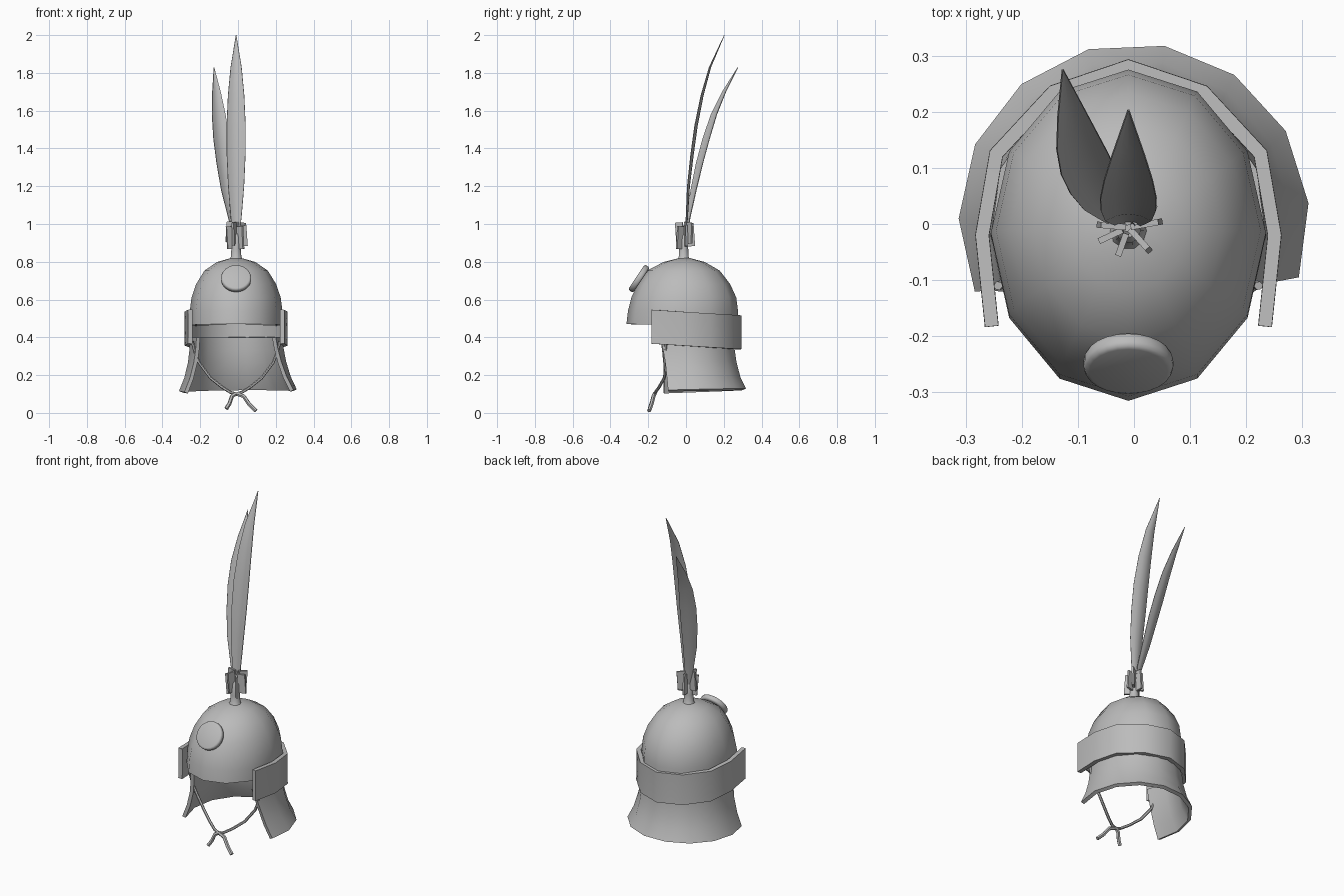
import bpy, bmesh, math
from mathutils import Vector, Matrix

if "Cube" in bpy.data.objects:
    bpy.data.objects.remove(bpy.data.objects["Cube"], do_unlink=True)

grey = bpy.data.materials.new("plain_grey")
grey.use_nodes = True
grey.diffuse_color = (0.5, 0.5, 0.5, 1)
grey.node_tree.nodes["Principled BSDF"].inputs["Base Color"].default_value = (0.5, 0.5, 0.5, 1)

CX = -0.01  # centre line of the cap


def finish(ob, angle=50):
    """Apply modifiers, add the material and smooth the shading."""
    bpy.ops.object.select_all(action='DESELECT')
    ob.select_set(True)
    bpy.context.view_layer.objects.active = ob
    for m in list(ob.modifiers):
        bpy.ops.object.modifier_apply(modifier=m.name)
    ob.data.materials.clear()
    ob.data.materials.append(grey)
    bpy.ops.object.shade_smooth_by_angle(angle=math.radians(angle))
    return ob


def sheet(name, rows, closed=False, cap=False, thickness=0.0, angle=50):
    """Skin rows of points into a surface, with optional wall thickness."""
    bm = bmesh.new()
    grid = [[bm.verts.new(p) for p in row] for row in rows]
    n = len(rows[0])
    for a, b in zip(grid, grid[1:]):
        for i in range(n if closed else n - 1):
            j = (i + 1) % n
            bm.faces.new((a[i], a[j], b[j], b[i]))
    if cap:
        bm.faces.new(grid[-1])
    bmesh.ops.recalc_face_normals(bm, faces=bm.faces)
    me = bpy.data.meshes.new(name)
    bm.to_mesh(me)
    bm.free()
    ob = bpy.data.objects.new(name, me)
    bpy.context.collection.objects.link(ob)
    if thickness:
        mod = ob.modifiers.new("wall", 'SOLIDIFY')
        mod.thickness = thickness
        mod.offset = 0
        mod.use_even_offset = True
    return finish(ob, angle)


def tube(name, points, radius):
    cu = bpy.data.curves.new(name, 'CURVE')
    cu.dimensions = '3D'
    cu.bevel_depth = radius
    cu.bevel_resolution = 1
    cu.use_fill_caps = True
    sp = cu.splines.new('POLY')
    sp.points.add(len(points) - 1)
    for p, co in zip(sp.points, points):
        p.co = (*co, 1)
    ob = bpy.data.objects.new(name, cu)
    bpy.context.collection.objects.link(ob)
    bpy.ops.object.select_all(action='DESELECT')
    ob.select_set(True)
    bpy.context.view_layer.objects.active = ob
    bpy.ops.object.convert(target='MESH')
    return finish(bpy.context.object)


# Dome: twelve-sided rings (height, half width, front y, back y)
dome_rings = [(0.47, 0.241, -0.311, 0.271), (0.54, 0.241, -0.303, 0.271),
              (0.61, 0.232, -0.285, 0.262), (0.68, 0.208, -0.252, 0.230),
              (0.75, 0.165, -0.203, 0.176), (0.795, 0.10, -0.118, 0.098),
              (0.815, 0.03, -0.038, 0.022)]
rows = []
for z, a, f, b in dome_rings:
    ring = []
    for i in range(12):
        t = math.tau * i / 12
        y = (f + b) / 2 - (b - f) / 2 * math.cos(t)
        tilt = -0.012 * (y + 0.31) / 0.58 if z < 0.5 else 0
        ring.append((CX + a * math.sin(t), y, z + tilt))
    rows.append(ring)
sheet("dome", rows, closed=True, cap=True, thickness=0.008)

# Turned-up band round the sides and back
half = [(0.243, -0.182), (0.26, -0.02), (0.235, 0.125), (0.133, 0.235), (0, 0.28)]
path = half + [(-x, y) for x, y in half[-2::-1]]
rows = []
for z, out in ((0.36, 0.004), (0.40, 0.0), (0.50, 0.0), (0.54, 0.002)):
    rows.append([(CX + x * (1 + out), y * (1 + out), z - 0.03 * (y + 0.18) / 0.47 + 0.006)
                 for x, y in path])
sheet("turned_up_band", rows, thickness=0.024)

# Flaring neck guard with cheek flaps, slightly twisted at the hem
rows = []
for k, (z, r) in enumerate([(0.40, 0.236), (0.335, 0.24), (0.27, 0.25),
                            (0.19, 0.272), (0.12, 0.303)]):
    s = k / 4
    row = []
    for i in range(10):
        u = i / 9
        t = math.radians((1 - s) * (-32 + 244 * u) + s * (-20 + 225 * u))
        y = 0.01 * s + (r + 0.015 * (1 - s)) * math.sin(t)
        row.append((CX * (1 - s) + r * math.cos(t), y, z + (0.03 * y if k == 4 else 0)
                    - (0.01 * u * s)))
    rows.append(row)
sheet("neck_guard", rows, thickness=0.02)

# Round front badge, tilted to lie on the dome
bpy.ops.mesh.primitive_cylinder_add(vertices=24, radius=0.08, depth=0.032)
badge = bpy.context.object
badge.name = "front_badge"
badge.location = (CX, -0.249, 0.711)
badge.rotation_euler = Vector((0, -0.83, 0.555)).to_track_quat('Z', 'Y').to_euler()
bevel = badge.modifiers.new("round", 'BEVEL')
bevel.width = 0.01
bevel.segments = 2
finish(badge, 60)

# Plume holder: a flared stem
rows = [[(CX + r * math.cos(i * math.tau / 10), -0.012 + r * math.sin(i * math.tau / 10), z)
         for i in range(10)] for z, r in ((0.80, 0.045), (0.825, 0.028), (0.87, 0.025),
                                          (0.93, 0.022), (0.95, 0.012))]
sheet("plume_stem", rows, closed=True, cap=True)

# Short trimmings standing out round the stem (angle, reach, bottom, top)
for n, (deg, reach, lo, hi) in enumerate([(10, 0.058, 0.88, 0.99), (40, 0.06, 0.90, 1.01),
                                          (-48, 0.055, 0.865, 0.985), (-110, 0.05, 0.89, 1.01),
                                          (175, 0.053, 0.90, 1.01), (205, 0.054, 0.87, 0.99),
                                          (95, 0.05, 0.88, 1.0)]):
    bpy.ops.mesh.primitive_cube_add(size=1)
    fin = bpy.context.object
    fin.name = f"stem_trimming_{n + 1}"
    fin.data.transform(Matrix.Diagonal((reach - 0.008, 0.011, hi - lo, 1)))
    fin.data.transform(Matrix.Translation((reach / 2 + 0.004, 0, 0)))
    fin.location = (CX, -0.006, (lo + hi) / 2)
    fin.rotation_euler = (0, math.radians(4 if n % 2 else -4), math.radians(deg))
    finish(fin, 30)


# Feathers: cambered blades along a spine of (x, y, z, half width)
def feather(name, spine, turn):
    side = Vector((math.cos(turn), math.sin(turn), 0))
    back = Vector((-math.sin(turn), math.cos(turn), 0))
    rows = []
    for x, y, z, w in spine:
        c = Vector((x, y, z))
        rows.append([c + side * w * u + back * (0.3 * w * (0.5 - u * u))
                     for u in (-1, -0.5, 0, 0.5, 1)])
    sheet(name, rows, thickness=0.003, angle=60)


feather("tall_feather", [(CX, -0.005, 0.90, 0.008), (CX, 0.004, 1.03, 0.028),
                         (CX, 0.013, 1.20, 0.042), (CX, 0.031, 1.36, 0.049),
                         (CX, 0.053, 1.52, 0.050), (CX, 0.085, 1.68, 0.043),
                         (CX, 0.127, 1.83, 0.029), (CX, 0.203, 2.0, 0.001)], 0)
feather("short_feather", [(-0.012, 0, 0.90, 0.008), (-0.03, 0.015, 1.03, 0.024),
                          (-0.056, 0.045, 1.18, 0.038), (-0.074, 0.077, 1.32, 0.045),
                          (-0.090, 0.112, 1.45, 0.046), (-0.104, 0.153, 1.58, 0.039),
                          (-0.115, 0.205, 1.70, 0.024), (-0.127, 0.275, 1.83, 0.001)], 0.4)

# Chin straps and their loose ends
strap = [(0.232, -0.11, 0.38), (0.218, -0.105, 0.32), (0.195, -0.102, 0.265),
         (0.135, -0.115, 0.185), (0.075, -0.142, 0.137), (0.03, -0.162, 0.109),
         (0, -0.168, 0.10)]
for name, s in (("left", 1), ("right", -1)):
    tube(f"{name}_chin_strap", [(CX + s * x, y, z) for x, y, z in strap], 0.008)
tube("left_strap_end", [(CX, -0.165, 0.102), (0.03, -0.172, 0.088),
                        (0.06, -0.183, 0.045), (0.095, -0.195, 0.011)], 0.011)
tube("right_strap_end", [(CX, -0.165, 0.102), (-0.032, -0.172, 0.088),
                         (-0.045, -0.183, 0.05), (-0.062, -0.192, 0.022)], 0.011)
